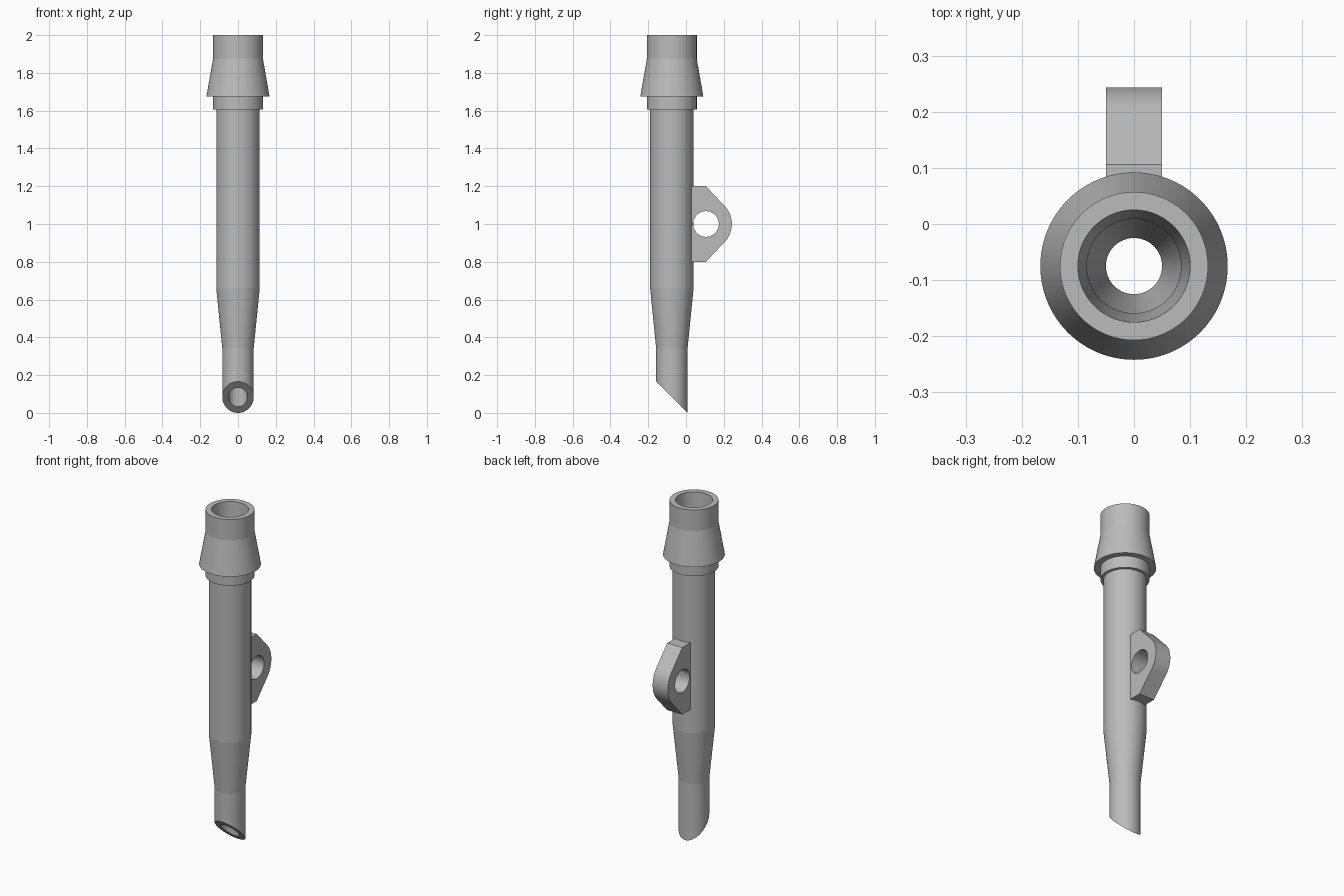
import bpy, bmesh, math

cube = bpy.data.objects.get("Cube")
if cube:
    bpy.data.objects.remove(cube, do_unlink=True)

# One plain grey for the whole fitting
grey = bpy.data.materials.new("plain grey")
grey.use_nodes = True
colour = (0.5, 0.5, 0.5, 1)
grey.diffuse_color = colour
grey.node_tree.nodes["Principled BSDF"].inputs["Base Color"].default_value = colour

AXIS_Y = -0.075
SEGMENTS = 96


def finish(bm, name):
    """Turn a bmesh into a named object, smooth except at real edges."""
    bmesh.ops.recalc_face_normals(bm, faces=bm.faces)
    mesh = bpy.data.meshes.new(name)
    bm.to_mesh(mesh)
    bm.free()
    mesh.materials.append(grey)
    obj = bpy.data.objects.new(name, mesh)
    bpy.context.collection.objects.link(obj)
    bpy.ops.object.select_all(action='DESELECT')
    obj.select_set(True)
    bpy.context.view_layer.objects.active = obj
    bpy.ops.object.shade_smooth_by_angle(angle=math.radians(5))
    return obj


# Hollow tube: (radius, height) section; None marks the slanted lower end
section = [(0.083, None), (0.083, 0.34), (0.115, 0.66), (0.115, 1.605),
           (0.132, 1.605), (0.132, 1.675), (0.167, 1.675), (0.132, 1.875),
           (0.132, 2.0), (0.1, 2.0), (0.084, 1.605), (0.084, 0.66),
           (0.05, 0.34), (0.05, None)]
bm = bmesh.new()
rings = []
for radius, height in section:
    ring = []
    for i in range(SEGMENTS):
        a = math.tau * i / SEGMENTS
        dy = radius * math.sin(a)
        z = 0.083 - dy if height is None else height
        ring.append(bm.verts.new((radius * math.cos(a), AXIS_Y + dy, z)))
    rings.append(ring)
for k, ring in enumerate(rings):
    after = rings[(k + 1) % len(rings)]
    for i in range(SEGMENTS):
        j = (i + 1) % SEGMENTS
        bm.faces.new((ring[i], ring[j], after[j], after[i]))
finish(bm, "tube")

# Side lug: flat plate with a round nose and a round eye
EYE_Y, EYE_Z, EYE_R, NOSE_R, HALF = 0.106, 1.0, 0.068, 0.137, 0.05
TANGENT = math.radians(43)
outline = [(0.02, 0.8), (EYE_Y, 0.8)]
for i in range(25):
    a = -TANGENT + 2 * TANGENT * i / 24
    outline.append((EYE_Y + NOSE_R * math.cos(a), EYE_Z + NOSE_R * math.sin(a)))
outline += [(EYE_Y, 1.2), (0.02, 1.2)]
eye = [(EYE_Y + EYE_R * math.cos(math.tau * i / SEGMENTS),
        EYE_Z + EYE_R * math.sin(math.tau * i / SEGMENTS)) for i in range(SEGMENTS)]

bm = bmesh.new()
edges = []
for loop in (outline, eye):
    verts = [bm.verts.new((-HALF, y, z)) for y, z in loop]
    edges += [bm.edges.new((v, verts[i - 1])) for i, v in enumerate(verts)]
bmesh.ops.triangle_fill(bm, edges=edges, use_beauty=True)
solid = bmesh.ops.extrude_face_region(bm, geom=bm.faces[:], use_keep_orig=True)
moved = [g for g in solid["geom"] if isinstance(g, bmesh.types.BMVert)]
bmesh.ops.translate(bm, verts=moved, vec=(2 * HALF, 0, 0))
finish(bm, "side_lug")
